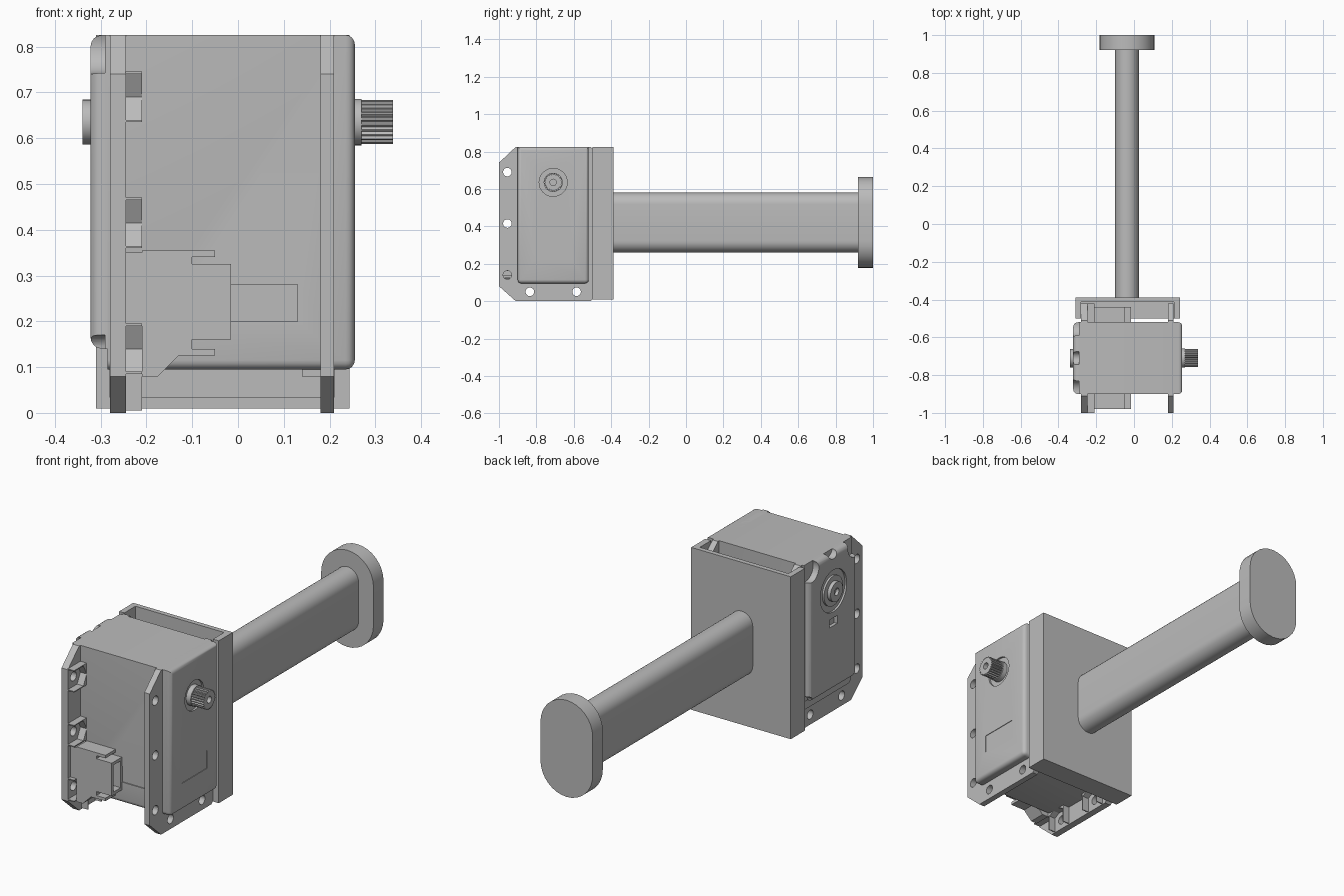
import bpy, bmesh, math
from mathutils import Vector

cube = bpy.data.objects.get("Cube")
if cube:
    bpy.data.objects.remove(cube, do_unlink=True)

GREY = bpy.data.materials.new("plain grey")
GREY.use_nodes = True
COL = (0.5, 0.5, 0.5, 1)
GREY.diffuse_color = COL
GREY.node_tree.nodes["Principled BSDF"].inputs["Base Color"].default_value = COL

MID = -0.71      # y of the motor's symmetry plane
TOP = 0.825
SHAFT_Z = 0.635


def add_prism(bm, pts, axis, lo, hi):
    """Extrude a 2D outline along x (points are y, z) or y (points are x, z)."""
    def put(p, t):
        return Vector((t, p[0], p[1])) if axis == "x" else Vector((p[0], t, p[1]))
    a = [bm.verts.new(put(p, lo)) for p in pts]
    b = [bm.verts.new(put(p, hi)) for p in pts]
    bm.faces.new(a)
    bm.faces.new(b[::-1])
    n = len(pts)
    for i in range(n):
        bm.faces.new((a[i], b[i], b[(i + 1) % n], a[(i + 1) % n]))


def finish(bm, name):
    bmesh.ops.recalc_face_normals(bm, faces=bm.faces[:])
    me = bpy.data.meshes.new(name)
    bm.to_mesh(me)
    bm.free()
    ob = bpy.data.objects.new(name, me)
    me.materials.append(GREY)
    bpy.context.collection.objects.link(ob)
    return ob


def prism(name, pts, axis, lo, hi):
    bm = bmesh.new()
    add_prism(bm, pts, axis, lo, hi)
    return finish(bm, name)


def rect(a0, a1, b0, b1):
    return [(a0, b0), (a1, b0), (a1, b1), (a0, b1)]


def box(name, x0, x1, y0, y1, z0, z1, pick=None, bevel=0.0):
    """Box whose edges chosen by pick(edge midpoint) are rounded."""
    bm = bmesh.new()
    add_prism(bm, rect(y0, y1, z0, z1), "x", x0, x1)
    if pick:
        edges = [e for e in bm.edges if pick((e.verts[0].co + e.verts[1].co) / 2)]
        bmesh.ops.bevel(bm, geom=edges, offset=bevel, segments=4, profile=0.5,
                        affect="EDGES")
    return finish(bm, name)


def circle(cy, cz, r, n=32):
    return [(cy + r * math.cos(2 * math.pi * i / n),
             cz + r * math.sin(2 * math.pi * i / n)) for i in range(n)]


def stadium(cx, cz, w, h, n=16):
    r = w / 2
    d = h / 2 - r
    up = [(cx + r * math.cos(math.pi * i / n), cz + d + r * math.sin(math.pi * i / n))
          for i in range(n + 1)]
    return up + [(2 * cx - x, 2 * cz - z) for x, z in up]


def cut(ob, shapes):
    """Subtract prisms along x or y, each given as (outline, axis, lo, hi)."""
    for s in shapes:
        cutter = prism("cutter", *s)
        cutter.hide_render = True
        m = ob.modifiers.new("cut", "BOOLEAN")
        m.operation, m.solver, m.object = "DIFFERENCE", "EXACT", cutter
        bpy.context.view_layer.objects.active = ob
        bpy.ops.object.modifier_apply(modifier=m.name)
        bpy.data.objects.remove(cutter, do_unlink=True)


def flip(y):
    return 2 * MID - y


# Motor case, rounded at the output end and along the bottom
case = box("motor_case", -0.285, 0.255, -0.90, -0.52, 0.095, TOP,
           lambda c: c.x > 0.25 or (c.z < 0.1 and c.x > -0.28), 0.02)
cut(case, [
    (circle(MID, SHAFT_Z, 0.075), "x", 0.245, 0.3),
    (rect(-0.81, -0.61, 0.23, 0.32), "x", 0.252, 0.3),
    (rect(-0.10, 0.13, 0.20, 0.28), "y", -0.95, -0.895),
    (rect(-0.10, 0.13, 0.20, 0.28), "y", -0.525, -0.48),
])

# Rear cover with screw notches, a round recess and a small slot
cover = box("rear_cover", -0.322, -0.275, -0.90, -0.52, 0.14, TOP,
            lambda c: c.x < -0.31, 0.025)
notches = [(circle(y, z, r, 24), "x", -0.4, -0.29) for y, z, r in
           ((-0.885, 0.80, 0.06), (-0.535, 0.80, 0.06), (MID, 0.83, 0.035),
            (-0.90, 0.14, 0.03), (-0.52, 0.14, 0.03))]
cut(cover, notches + [
    (circle(MID, SHAFT_Z, 0.105), "x", -0.4, -0.312),
    (rect(-0.74, -0.68, 0.46, 0.50), "x", -0.4, -0.305),
])
prism("rear_ring", circle(MID, SHAFT_Z, 0.075), "x", -0.322, -0.30)
boss = prism("rear_boss", circle(MID, SHAFT_Z, 0.049), "x", -0.34, -0.30)
cut(boss, [(circle(MID, SHAFT_Z, 0.018, 16), "x", -0.4, -0.325)])

# Splined output shaft
prism("shaft_collar", circle(MID, SHAFT_Z, 0.051), "x", 0.235, 0.27)
teeth = 24
spline = []
for i in range(teeth):
    for k, r in ((0, 0.042), (0.3, 0.048), (0.6, 0.048), (0.9, 0.042)):
        a = 2 * math.pi * (i + k) / teeth
        spline.append((MID + r * math.cos(a), SHAFT_Z + r * math.sin(a)))
shaft = prism("output_shaft", spline, "x", 0.26, 0.338)
cut(shaft, [(circle(MID, SHAFT_Z, 0.017, 16), "x", 0.30, 0.4)])

# Two mounting flanges with chamfered corners and screw holes
half = [(-0.91, 0), (-1.0, 0.08), (-1.0, 0.74), (-0.91, TOP)]
outline = half + [(flip(y), z) for y, z in half[::-1]]
side_z = (0.69, 0.415, 0.14)
holes = [(y, z) for y in (-0.955, flip(-0.955)) for z in side_z]
holes += [(-0.835, 0.05), (flip(-0.835), 0.05)]
for name, x0, x1 in (("right_flange", -0.28, -0.245), ("left_flange", 0.18, 0.21)):
    flange = prism(name, outline, "x", x0, x1)
    cut(flange, [(circle(y, z, 0.023, 20), "x", x0 - 0.02, x1 + 0.02) for y, z in holes])

# Nut pockets on the inside of the right flange, open outwards
pocket = [(-0.045, 0.055), (-0.045, 0.05), (0.029, 0.05), (0.055, 0), (0.029, -0.05),
          (-0.045, -0.05), (-0.045, -0.055), (0.062, -0.055), (0.062, 0.055)]
for s, side in ((1, "front"), (-1, "back")):
    y = MID - s * 0.245
    for z in side_z:
        prism(side + "_nut_pocket", [(y + s * u, z + v) for u, v in pocket],
              "x", -0.246, -0.21)
    y = MID - s * 0.125
    prism(side + "_bottom_nut_pocket", [(y + v, 0.05 + u) for u, v in pocket],
          "x", -0.246, -0.21)

# Cable sockets, front and back
socket = [(-0.21, 0.08), (-0.175, 0.08), (-0.13, 0.125), (-0.05, 0.125), (-0.05, 0.14),
          (-0.10, 0.14), (-0.10, 0.16), (-0.015, 0.16), (-0.015, 0.325), (-0.10, 0.325),
          (-0.10, 0.34), (-0.05, 0.34), (-0.05, 0.355), (-0.21, 0.355)]
for side, y0, y1 in (("front", -0.98, -0.895), ("back", -0.525, -0.44)):
    ob = prism(side + "_socket", socket, "y", y0, y1)
    cut(ob, [(rect(y0 + 0.014, y1 - 0.014, 0.175, 0.31), "x", -0.10, 0.05)])
    box(side + "_socket_base", -0.246, -0.209, y0, y1, 0.195, 0.35)

# Small rib under the case beside the left flange
box("case_rib", 0.14, 0.181, -0.88, -0.54, 0.08, 0.11)

# Holder tray: back, two sides and floor, open at the top
box("holder_back", -0.31, 0.243, -0.412, -0.388, 0.01, TOP)
box("holder_right_side", -0.31, -0.281, -0.50, -0.41, 0.01, TOP)
box("holder_left_side", 0.211, 0.243, -0.50, -0.41, 0.01, TOP)
box("holder_floor", -0.282, 0.212, -0.50, -0.41, 0.01, 0.035)

# Arm with a rounded end stop
prism("arm", stadium(-0.037, 0.42, 0.125, 0.32), "y", -0.39, 0.925)
prism("end_stop", stadium(-0.037, 0.42, 0.29, 0.485), "y", 0.92, 1.0)

# Smooth the rounded surfaces, keep hard edges
bpy.ops.object.select_all(action="DESELECT")
for ob in bpy.context.collection.objects:
    if ob.type == "MESH" and ob.data.materials and ob.data.materials[0] == GREY:
        ob.select_set(True)
        bpy.context.view_layer.objects.active = ob
bpy.ops.object.shade_smooth_by_angle(angle=math.radians(30))
